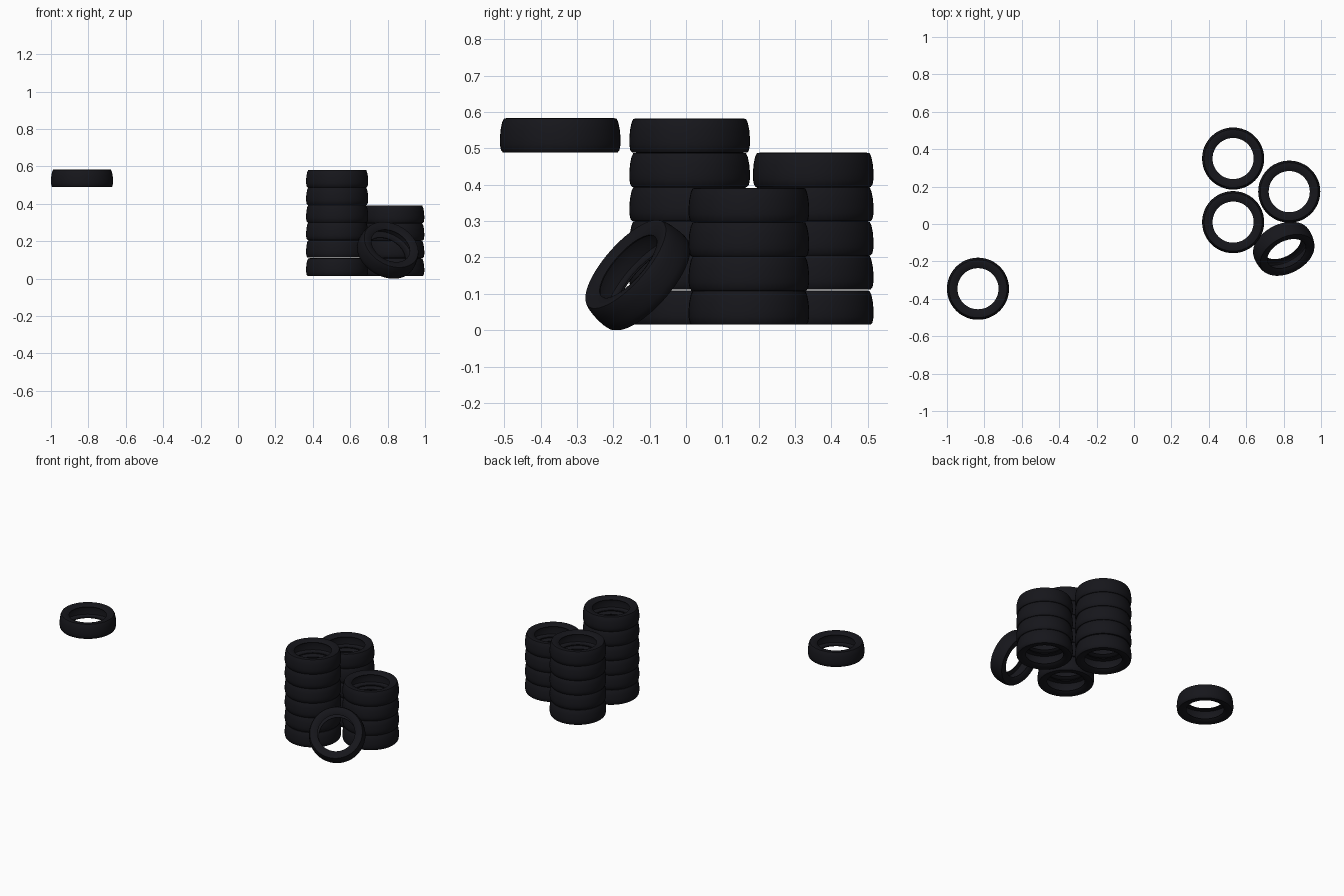
import bpy, bmesh, math
from mathutils import Vector, Matrix

if "Cube" in bpy.data.objects:
    bpy.data.objects.remove(bpy.data.objects["Cube"])

R_SEGS = 48
PITCH = 0.094

rubber = bpy.data.materials.new("black_rubber")
rubber.diffuse_color = (0.008, 0.008, 0.011, 1)
rubber.use_nodes = True
rubber.node_tree.nodes["Principled BSDF"].inputs["Base Color"].default_value = rubber.diffuse_color

# Closed tyre cross-section (radius, height): tread, sidewalls, beads, hollow inside
PROFILE = [
    (0.158, -0.047), (0.163, -0.041), (0.166, -0.025), (0.166, -0.008),
    (0.164, 0.015), (0.160, 0.035), (0.155, 0.046), (0.148, 0.047),
    (0.130, 0.044), (0.114, 0.039), (0.110, 0.036), (0.111, 0.032),
    (0.130, 0.036), (0.146, 0.035), (0.153, 0.018), (0.155, -0.010),
    (0.153, -0.032), (0.146, -0.037), (0.130, -0.036), (0.111, -0.032),
    (0.110, -0.036), (0.114, -0.039), (0.130, -0.044), (0.148, -0.047),
]


def tyre_mesh():
    bm = bmesh.new()
    rings = []
    for i in range(R_SEGS):
        a = 2 * math.pi * i / R_SEGS
        rings.append([bm.verts.new((r * math.cos(a), r * math.sin(a), z))
                      for r, z in PROFILE])
    n = len(PROFILE)
    for i in range(R_SEGS):
        p, q = rings[i], rings[(i + 1) % R_SEGS]
        for j in range(n):
            k = (j + 1) % n
            bm.faces.new((p[j], q[j], q[k], p[k]))
    bmesh.ops.recalc_face_normals(bm, faces=bm.faces)
    for f in bm.faces:
        f.smooth = True
    me = bpy.data.meshes.new("tyre")
    bm.to_mesh(me)
    bm.free()
    me.set_sharp_from_angle(angle=math.radians(40))
    me.materials.append(rubber)
    return me


TYRE = tyre_mesh()


def add_tyre(name, loc, axis=(0, 0, 1)):
    ob = bpy.data.objects.new(name, TYRE)
    bpy.context.collection.objects.link(ob)
    rot = Vector((0, 0, 1)).rotation_difference(Vector(axis))
    ob.matrix_world = Matrix.Translation(loc) @ rot.to_matrix().to_4x4()
    return ob


# Three stacks: (name, x, y, count, gap above the lowest tyre)
for name, x, y, count, gap in [("back_stack", 0.53, 0.35, 5, 0.003),
                               ("middle_stack", 0.53, 0.01, 6, 0.003),
                               ("right_stack", 0.83, 0.173, 4, 0.0)]:
    for i in range(count):
        z = 0.015 + PITCH * (i + 0.5) + (gap if i else 0)
        add_tyre(f"{name}_tyre_{i + 1}", (x, y, z))

# Tyre leaning against the stacks
add_tyre("leaning_tyre", (0.803, -0.134, 0.153), (0.36, -0.70, 0.62))

# Separate tyre hanging on its own
add_tyre("separate_tyre", (-0.834, -0.346, 0.536))
